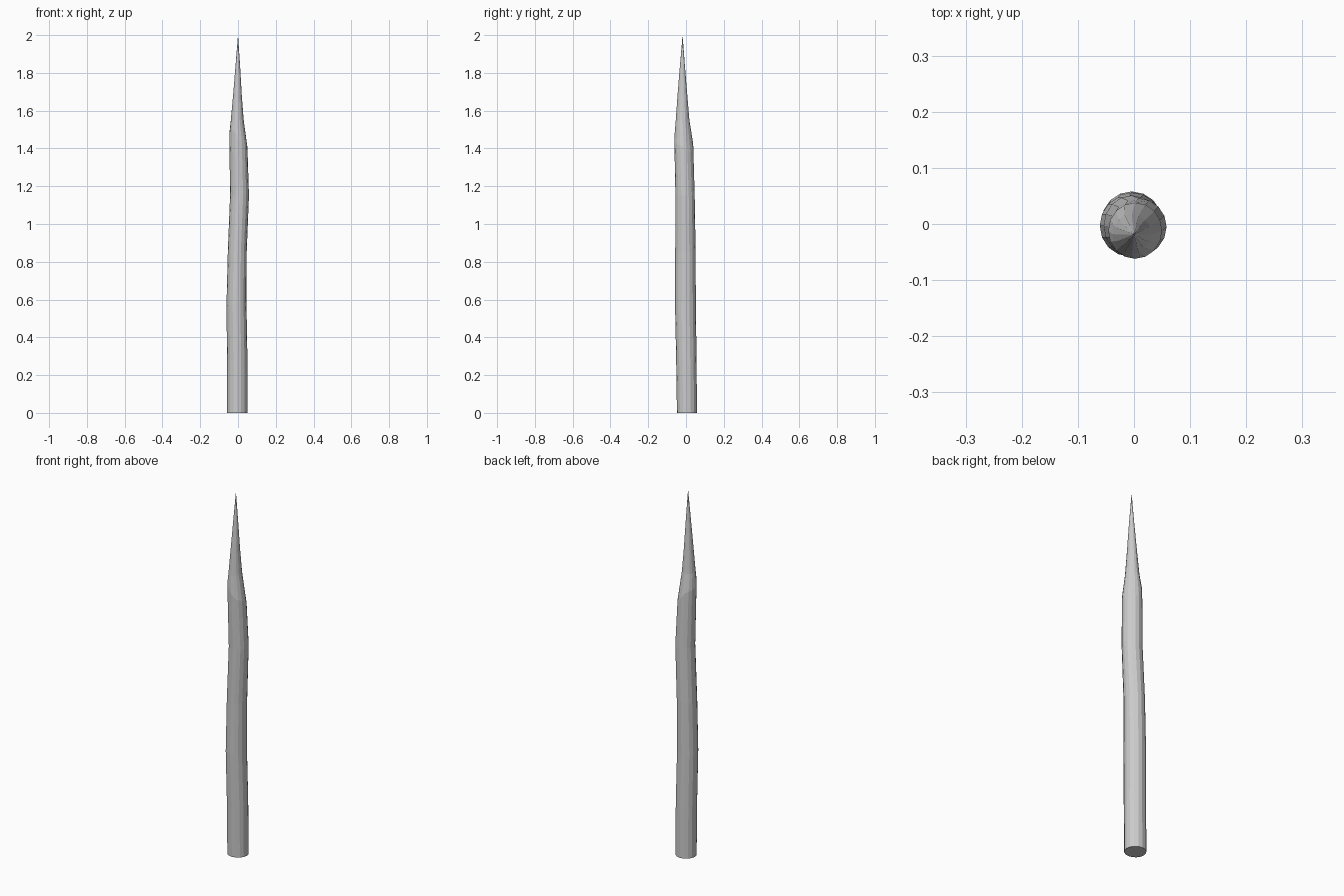
import bpy, bmesh
from math import sin, cos, pi

if "Cube" in bpy.data.objects:
    bpy.data.objects.remove(bpy.data.objects["Cube"])

SIDES = 16
bm = bmesh.new()


def ring(cx, cy, rx, ry, height):
    """Ring of vertices; height is a function of the angle."""
    return [bm.verts.new((cx + rx * cos(a), cy + ry * sin(a), height(a)))
            for a in (2 * pi * i / SIDES for i in range(SIDES))]


def level(z):
    return lambda a: z


def cut_edge(a):
    # slanted, uneven whittled edge: high on the left, low on the right
    return 1.44 - 0.045 * cos(a) - 0.022 * sin(a) + 0.012 * cos(3 * a + 0.6)


# crooked shaft, then the whittled point
rings = [ring(*r) for r in (
    (-0.004, 0.005, 0.054, 0.053, level(0)),
    (-0.004, 0.002, 0.054, 0.054, level(0.28)),
    (-0.008, -0.003, 0.053, 0.055, level(0.57)),
    (-0.004, -0.003, 0.050, 0.054, level(0.85)),
    (0.008, -0.005, 0.050, 0.051, level(1.15)),
    (0.002, -0.012, 0.048, 0.050, cut_edge),
    (-0.004, -0.018, 0.034, 0.036, level(1.55)),
    (-0.003, -0.019, 0.023, 0.026, level(1.68)),
    (-0.001, -0.019, 0.012, 0.013, level(1.84)),
)]
for low, high in zip(rings, rings[1:]):
    for i in range(SIDES):
        j = (i + 1) % SIDES
        bm.faces.new((low[i], low[j], high[j], high[i]))

# base cap and sharp tip
bm.faces.new(rings[0][::-1])
tip = bm.verts.new((0, -0.018, 2.0))
for i in range(SIDES):
    bm.faces.new((rings[-1][i], rings[-1][(i + 1) % SIDES], tip))

mesh = bpy.data.meshes.new("wooden_stake")
bm.to_mesh(mesh)
bm.free()
bpy.context.collection.objects.link(bpy.data.objects.new("wooden_stake", mesh))
